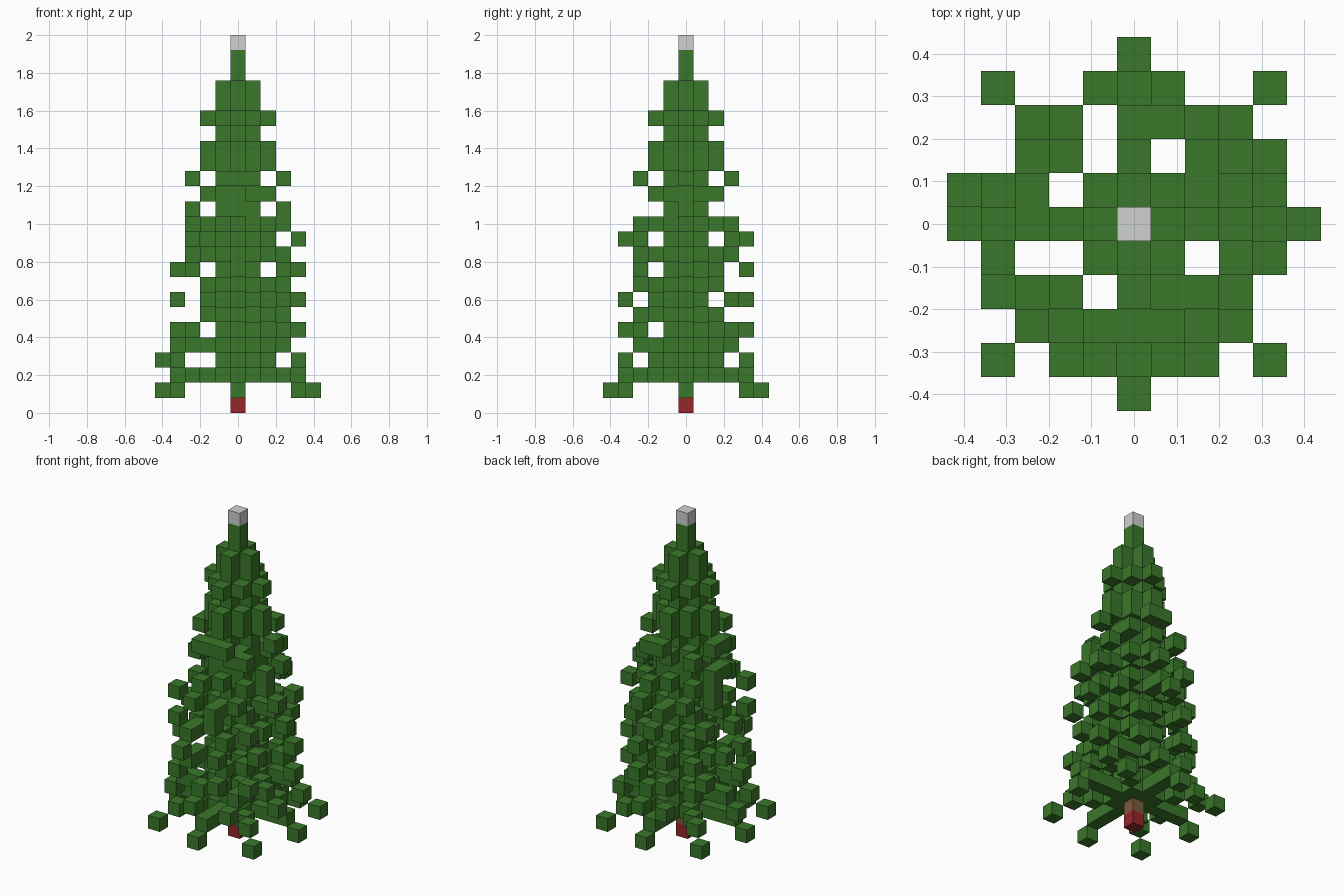
import bpy
import bmesh
import math
from mathutils import Vector

default = bpy.data.objects.get("Cube")
if default:
    bpy.data.objects.remove(default, do_unlink=True)

UNIT = 0.08  # size of one block

# Plan outline that the branches may occupy, back row first
PLAN = [
    ".....#.....",
    ".#..###..#.",
    "..##.####..",
    "..##.#.###.",
    "##########.",
    "###########",
    ".#.#######.",
    ".###.####..",
    "..#######..",
    ".#.#####.#.",
    ".....#.....",
]
ALLOWED = {(i - 5, 5 - j) for j, row in enumerate(PLAN)
           for i, mark in enumerate(row) if mark == "#"}

# Branch tiers: level, reach, twist in degrees, open columns in x and in y
TIERS = [
    (2, 5.0, 0, (), ()),
    (4, 4.6, -11, (-3, 3), (-3, 3)),
    (6, 4.4, 11, (-2,), (-2,)),
    (8, 4.4, 18, (-3,), (2,)),
    (10, 4.0, 0, (-2,), (-4, -2, 3)),
    (12, 4.0, -15, (-4, 3), (-2, 2)),
    (14, 3.2, 15, (-2, 2), (-3, -2, 2, 3)),
    (16, 3.0, 0, (-2, 2), (-2, 2)),
    (18, 2.0, 0, (), ()),
    (20, 2.0, 0, (), ()),
]


def nearest(reach, angle, open_x=(), open_y=()):
    """Plan cell closest to the ideal branch end, outside the open columns."""
    ideal = Vector((math.cos(angle), math.sin(angle))) * reach
    cells = [c for c in sorted(ALLOWED) if c[0] not in open_x
             and c[1] not in open_y and math.hypot(*c) < reach + 0.7]
    return min(cells, key=lambda c: (Vector(c) - ideal).length)


def material(name, color):
    mat = bpy.data.materials.new(name)
    mat.use_nodes = True
    mat.diffuse_color = (*color, 1)
    mat.node_tree.nodes["Principled BSDF"].inputs["Base Color"].default_value = (*color, 1)
    return mat


def block_object(name, cells, mat):
    """Build one mesh from the outer faces of a set of blocks."""
    bm = bmesh.new()
    for c in cells:
        center = Vector((c[0], c[1], c[2] + 0.5))
        for axis in range(3):
            for sign in (-1, 1):
                near = list(c)
                near[axis] += sign
                if tuple(near) in cells:
                    continue
                n, u, v = Vector((0, 0, 0)), Vector((0, 0, 0)), Vector((0, 0, 0))
                n[axis] = sign / 2
                u[(axis + 1) % 3] = sign / 2
                v[(axis + 2) % 3] = 1 / 2
                corners = (-u - v, u - v, u + v, v - u)
                bm.faces.new([bm.verts.new((center + n + k) * UNIT) for k in corners])
    bmesh.ops.remove_doubles(bm, verts=bm.verts, dist=UNIT / 100)
    mesh = bpy.data.meshes.new(name)
    bm.to_mesh(mesh)
    bm.free()
    mesh.materials.append(mat)
    obj = bpy.data.objects.new(name, mesh)
    bpy.context.collection.objects.link(obj)


# Plus-shaped core with a single-block spire
foliage = {(0, 0, z) for z in range(2, 24)}
for z in range(2, 22):
    foliage |= {(1, 0, z), (-1, 0, z), (0, 1, z), (0, -1, z)}

# Eight branches per tier, each with a tip hanging one level lower
for level, reach, twist, open_x, open_y in TIERS:
    for i in range(8):
        angle = math.radians(twist + 45 * i)
        foliage.add((*nearest(reach, angle, open_x, open_y), level - 1))
        # Run of blocks stopping one short of the branch end
        x, y = nearest(reach, angle)
        steps = max(abs(x), abs(y))
        for s in range(1, steps):
            if i % 2:  # diagonal branches leave the core at 45 degrees
                px = int(math.copysign(min(s, abs(x)), x))
                py = int(math.copysign(min(s, abs(y)), y))
            else:
                px, py = round(x * s / steps), round(y * s / steps)
            if (px, py) in ALLOWED:
                foliage.add((px, py, level))

block_object("foliage", foliage, material("leaf green", (0.042, 0.186, 0.023)))
block_object("trunk", {(0, 0, 1)}, material("bark brown", (0.2, 0.1, 0.045)))
block_object("stand", {(0, 0, 0)}, material("stand red", (0.31, 0.02, 0.022)))
block_object("top_ornament", {(0, 0, 24)}, material("silver grey", (0.62, 0.64, 0.635)))
